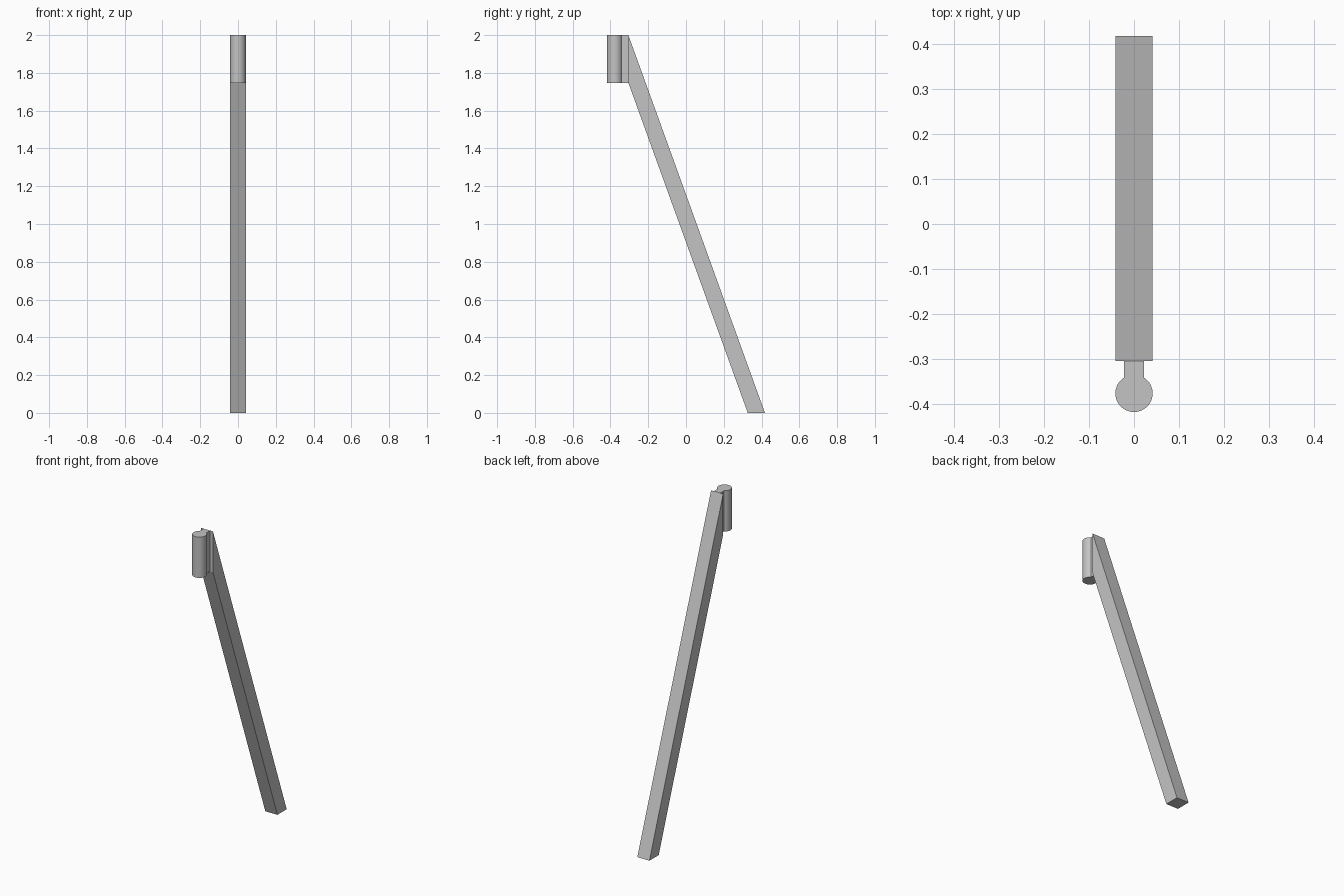
import bpy
import bmesh
from math import asin, cos, sin, pi, radians
from mathutils import Vector

cube = bpy.data.objects.get("Cube")
if cube:
    bpy.data.objects.remove(cube, do_unlink=True)

HALF_W = 0.0415      # half width of the strut and radius of the pin
TOP, JOINT_BASE = 2.0, 1.747
MOUNT_Y = -0.305     # upright face of the strut where the joint sits
PIN_Y = -0.377
NECK = 0.022         # half width of the neck

grey = bpy.data.materials.new("plain grey")
grey.diffuse_color = (0.55, 0.55, 0.55, 1)
grey.use_nodes = True
bsdf = next(n for n in grey.node_tree.nodes if n.type == 'BSDF_PRINCIPLED')
bsdf.inputs["Base Color"].default_value = grey.diffuse_color


def extrude_profile(name, points, offset):
    """Make a solid by sweeping a closed outline along an offset."""
    bm = bmesh.new()
    face = bm.faces.new([bm.verts.new(p) for p in points])
    swept = bmesh.ops.extrude_face_region(bm, geom=[face], use_keep_orig=True)
    verts = [g for g in swept["geom"] if isinstance(g, bmesh.types.BMVert)]
    bmesh.ops.translate(bm, verts=verts, vec=Vector(offset))
    bmesh.ops.recalc_face_normals(bm, faces=bm.faces)
    mesh = bpy.data.meshes.new(name)
    bm.to_mesh(mesh)
    bm.free()
    mesh.materials.append(grey)
    obj = bpy.data.objects.new(name, mesh)
    bpy.context.collection.objects.link(obj)
    return obj


# Slanted strut with an upright top end and a flat foot
side = [(MOUNT_Y, TOP), (MOUNT_Y, JOINT_BASE), (0.327, 0), (0.418, 0)]
extrude_profile("slanted_strut", [(-HALF_W, y, z) for y, z in side],
                (2 * HALF_W, 0, 0))

# Keyhole-shaped joint: round pin merging into a narrow neck
STEPS = 40
gap = asin(NECK / HALF_W)
outline = [(NECK, MOUNT_Y, JOINT_BASE)]
for i in range(STEPS + 1):
    a = pi / 2 - gap - (2 * pi - 2 * gap) * i / STEPS
    outline.append((HALF_W * cos(a), PIN_Y + HALF_W * sin(a), JOINT_BASE))
outline.append((-NECK, MOUNT_Y, JOINT_BASE))
joint = extrude_profile("pin_joint", outline, (0, 0, TOP - JOINT_BASE))

# Smooth the round pin while keeping its edges crisp
bpy.ops.object.select_all(action='DESELECT')
joint.select_set(True)
bpy.context.view_layer.objects.active = joint
bpy.ops.object.shade_smooth_by_angle(angle=radians(30))
